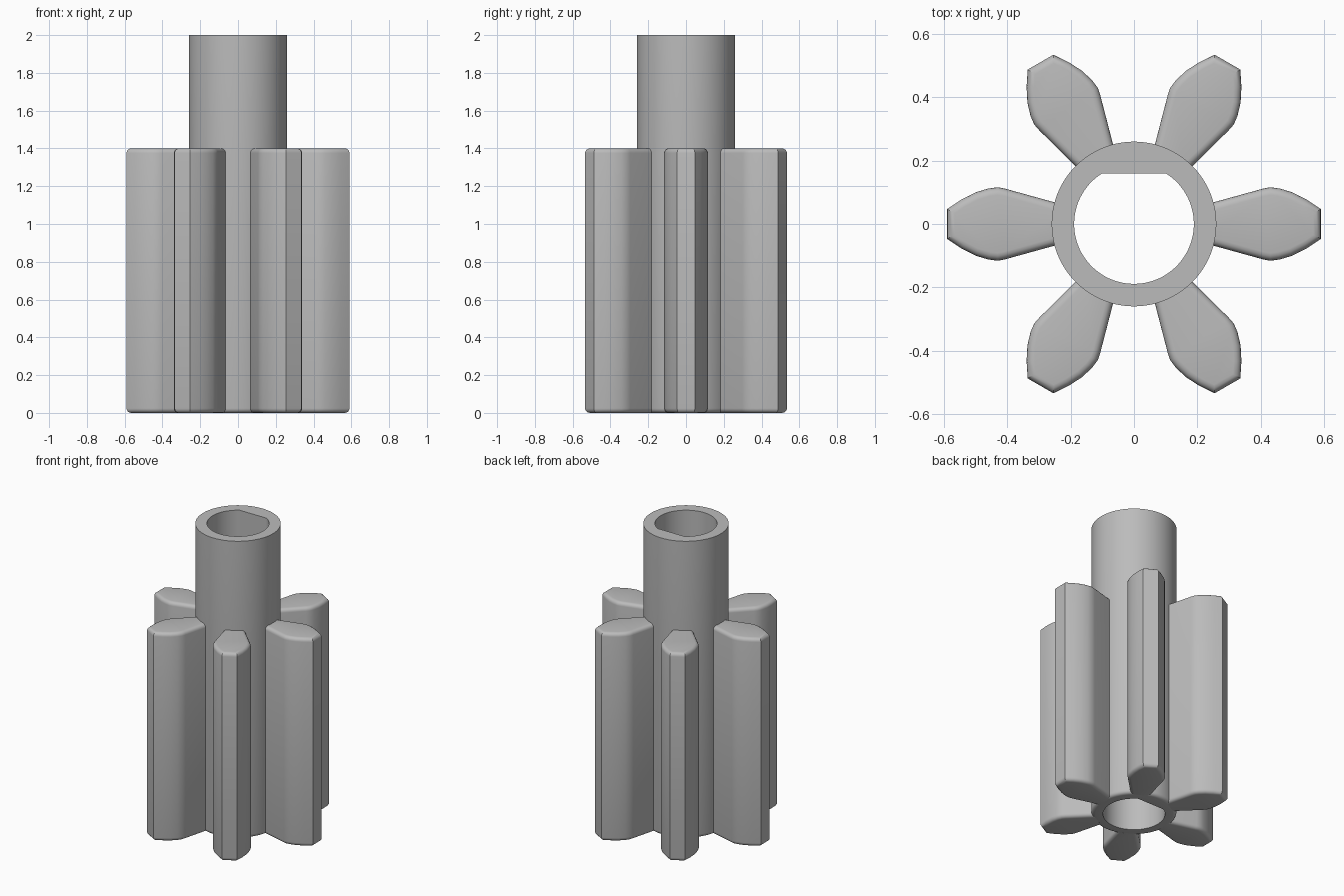
import bpy
import bmesh
from math import sin, cos, pi, asin, radians

cube = bpy.data.objects.get("Cube")
if cube:
    bpy.data.objects.remove(cube, do_unlink=True)

SHAFT_R, BORE_R, FLAT_Y = 0.26, 0.189, 0.16
GEAR_H, TOTAL_H, ROUND = 1.4, 2.0, 0.024
TEETH = 6

grey = bpy.data.materials.new("plain grey")
grey.use_nodes = True
colour = (0.5, 0.5, 0.5, 1)
grey.diffuse_color = colour
grey.node_tree.nodes["Principled BSDF"].inputs["Base Color"].default_value = colour


def finish(bm, name):
    bmesh.ops.recalc_face_normals(bm, faces=bm.faces)
    mesh = bpy.data.meshes.new(name)
    bm.to_mesh(mesh)
    bm.free()
    mesh.materials.append(grey)
    obj = bpy.data.objects.new(name, mesh)
    bpy.context.collection.objects.link(obj)
    bpy.ops.object.select_all(action="DESELECT")
    obj.select_set(True)
    bpy.context.view_layer.objects.active = obj
    bpy.ops.object.shade_smooth_by_angle(angle=radians(28))
    return obj


def span(a, b, n):
    return [a + (b - a) * i / n for i in range(n)]


# Hollow shaft: closed rings joined in a loop, with a D-shaped bore
corner = asin(FLAT_Y / BORE_R)
angles = span(corner, pi - corner, 16) + span(pi - corner, 2 * pi + corner, 72)


def outer(radius):
    return lambda a: radius


def bore(a):
    return min(BORE_R, FLAT_Y / sin(a)) if sin(a) > 0 else BORE_R


rings = [(bore, 0)]
for i in range(5):
    t = i * pi / 8
    rings.append((outer(SHAFT_R - ROUND * (1 - sin(t))), ROUND * (1 - cos(t))))
rings += [(outer(SHAFT_R), TOTAL_H), (bore, TOTAL_H)]

bm = bmesh.new()
loops = [[bm.verts.new((r(a) * cos(a), r(a) * sin(a), z)) for a in angles]
         for r, z in rings]
for k, low in enumerate(loops):
    high = loops[(k + 1) % len(loops)]
    for i in range(len(angles)):
        j = (i + 1) % len(angles)
        bm.faces.new((low[i], low[j], high[j], high[i]))
finish(bm, "shaft")

# Teeth: half profile mirrored, extruded, rounded at both ends
half = [(0.235, 0.064), (0.405, 0.111), (0.43, 0.116), (0.46, 0.112),
        (0.50, 0.100), (0.545, 0.077), (0.59, 0.047)]
profile = half + [(x, -y) for x, y in reversed(half)]

for n in range(TEETH):
    bm = bmesh.new()
    a = n * 2 * pi / TEETH
    base = bm.faces.new([bm.verts.new((x * cos(a) - y * sin(a),
                                       x * sin(a) + y * cos(a), 0))
                         for x, y in profile])
    top = bmesh.ops.extrude_face_region(bm, geom=[base], use_keep_orig=True)
    bmesh.ops.translate(bm, vec=(0, 0, GEAR_H),
                        verts=[v for v in top["geom"]
                               if isinstance(v, bmesh.types.BMVert)])
    bmesh.ops.recalc_face_normals(bm, faces=bm.faces)
    # The hidden root edge stays square inside the shaft wall
    rim = [e for e in bm.edges
           if abs(e.verts[0].co.z - e.verts[1].co.z) < 1e-5
           and max(v.co.xy.length for v in e.verts) > SHAFT_R]
    bmesh.ops.bevel(bm, geom=rim, offset=ROUND, offset_type="OFFSET",
                    segments=4, profile=0.5, affect="EDGES")
    finish(bm, "tooth_%d" % (n + 1))
